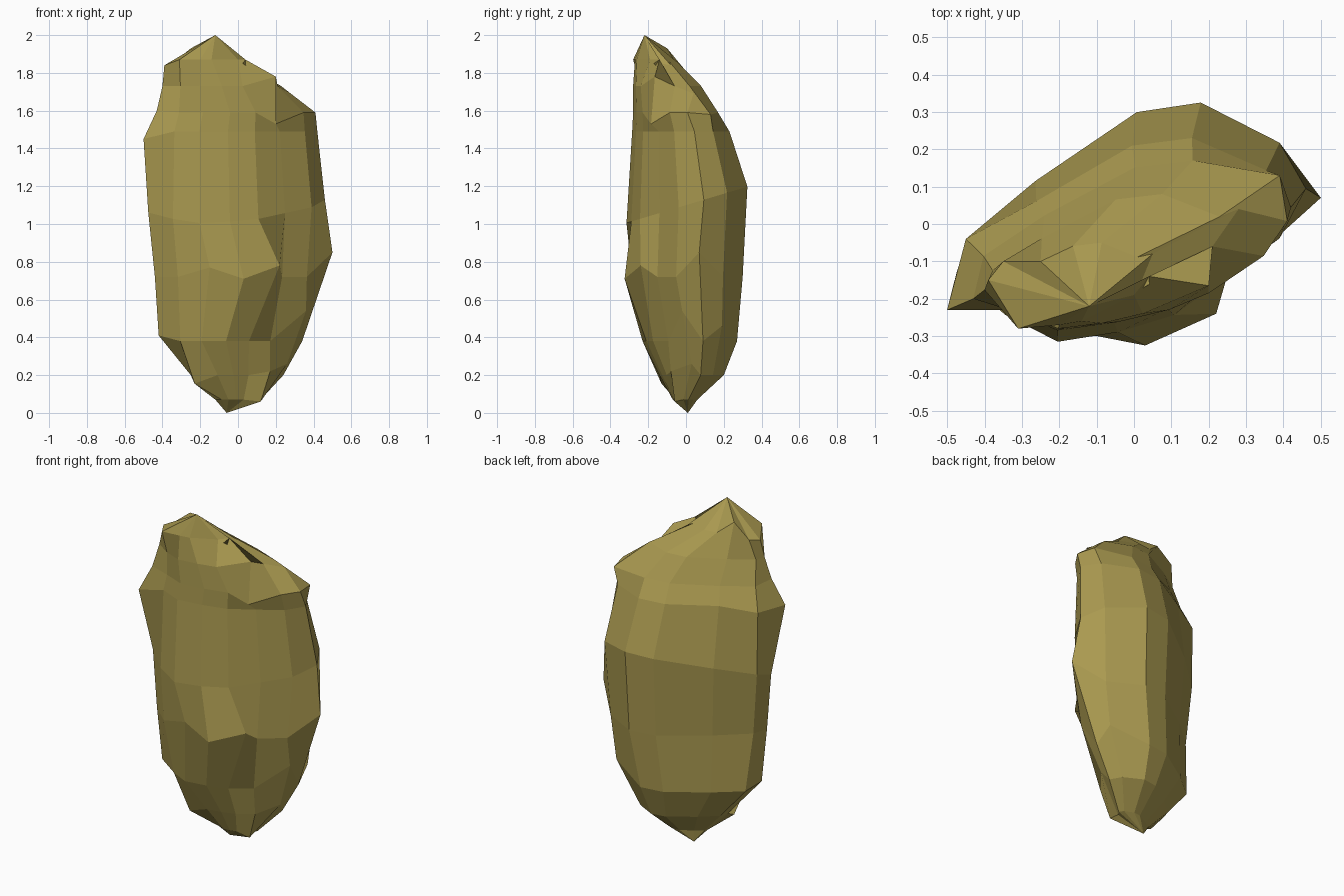
import bpy, bmesh
from mathutils import Vector

if "Cube" in bpy.data.objects:
    bpy.data.objects.remove(bpy.data.objects["Cube"])

# Plan outline of the boulder at mid height, counter-clockwise from front left
OUTLINE = [(-.33, -.25), (-.19, -.32), (-.03, -.295), (.12, -.25), (.26, -.15), (.40, -.05),
           (.47, .08), (.40, .20), (.19, .305), (.02, .28), (-.25, .10), (-.43, -.05), (-.46, -.14)]

# Slices: z, rise towards the back, then left, right, front and back limits
SLICES = [(.07, 0, -.12, .12, -.07, .06),
          (.20, 0, -.25, .24, -.14, .20),
          (.38, 0, -.41, .34, -.23, .27),
          (.72, 0, -.44, .43, -.32, .30),
          (1.10, .3, -.475, .46, -.315, .325),
          (1.49, 0, -.46, .42, -.285, .23),
          (1.59, 0, -.43, .41, -.28, .17),
          (1.73, 0, -.40, .28, -.28, .08),
          (1.86, 0, -.38, .04, -.28, -.05)]

# Individual corners that stick out: (slice, corner) -> position
CORNERS = {(0, 4): (.12, -.06, .06),
           (1, 0): (-.23, -.13, .155), (1, 4): (.17, -.08, .22), (1, 5): (.26, .03, .26),
           (2, 12): (-.42, -.12, .41), (2, 5): (.36, -.02, .54), (2, 7): (.33, .19, .46),
           (3, 1): (-.15, -.29, .77), (3, 2): (.03, -.325, .71), (3, 3): (.22, -.24, .78),
           (3, 6): (.50, .07, .85),
           (5, 12): (-.50, -.23, 1.45), (5, 11): (-.45, -.04, 1.46),
           (6, 4): (.20, -.185, 1.53), (6, 7): (.39, .13, 1.58), (6, 12): (-.43, -.20, 1.60),
           (7, 4): (.20, -.165, 1.78), (7, 5): (.21, -.06, 1.73), (7, 6): (.28, .04, 1.69),
           (8, 0): (-.31, -.28, 1.87), (8, 1): (-.20, -.27, 1.87), (8, 2): (-.14, -.26, 1.87),
           (8, 3): (.0, -.19, 1.87), (8, 4): (.04, -.14, 1.87), (8, 6): (.05, -.08, 1.84),
           (8, 10): (-.25, -.10, 1.93), (8, 11): (-.35, -.10, 1.85), (8, 12): (-.39, -.15, 1.84)}


def fit(value, values, lo, hi):
    return lo + (value - min(values)) / (max(values) - min(values)) * (hi - lo)


bm = bmesh.new()
xs, ys = zip(*OUTLINE)
rings = []
for s, (z, rise, left, right, front, back) in enumerate(SLICES):
    ring = []
    for c, (x, y) in enumerate(OUTLINE):
        y = fit(y, ys, front, back)
        pos = (fit(x, xs, left, right), y, z + rise * y)
        ring.append(bm.verts.new(Vector(CORNERS.get((s, c), pos))))
    rings.append(ring)

# Side facets between slices
n = len(OUTLINE)
for low, high in zip(rings, rings[1:]):
    for i in range(n):
        j = (i + 1) % n
        bm.faces.new((low[i], low[j], high[j], high[i]))

# Pointed foot and peak
foot = bm.verts.new((-.06, .01, 0))
peak = bm.verts.new((-.12, -.22, 2.0))
for i in range(n):
    j = (i + 1) % n
    bm.faces.new((foot, rings[0][j], rings[0][i]))
    bm.faces.new((peak, rings[-1][i], rings[-1][j]))
bmesh.ops.recalc_face_normals(bm, faces=bm.faces)

mesh = bpy.data.meshes.new("boulder")
bm.to_mesh(mesh)
bm.free()
boulder = bpy.data.objects.new("boulder", mesh)
bpy.context.collection.objects.link(boulder)

# Olive stone colour
stone = bpy.data.materials.new("olive_stone")
stone.diffuse_color = (.40, .32, .08, 1)
stone.use_nodes = True
stone.node_tree.nodes["Principled BSDF"].inputs["Base Color"].default_value = stone.diffuse_color
mesh.materials.append(stone)
